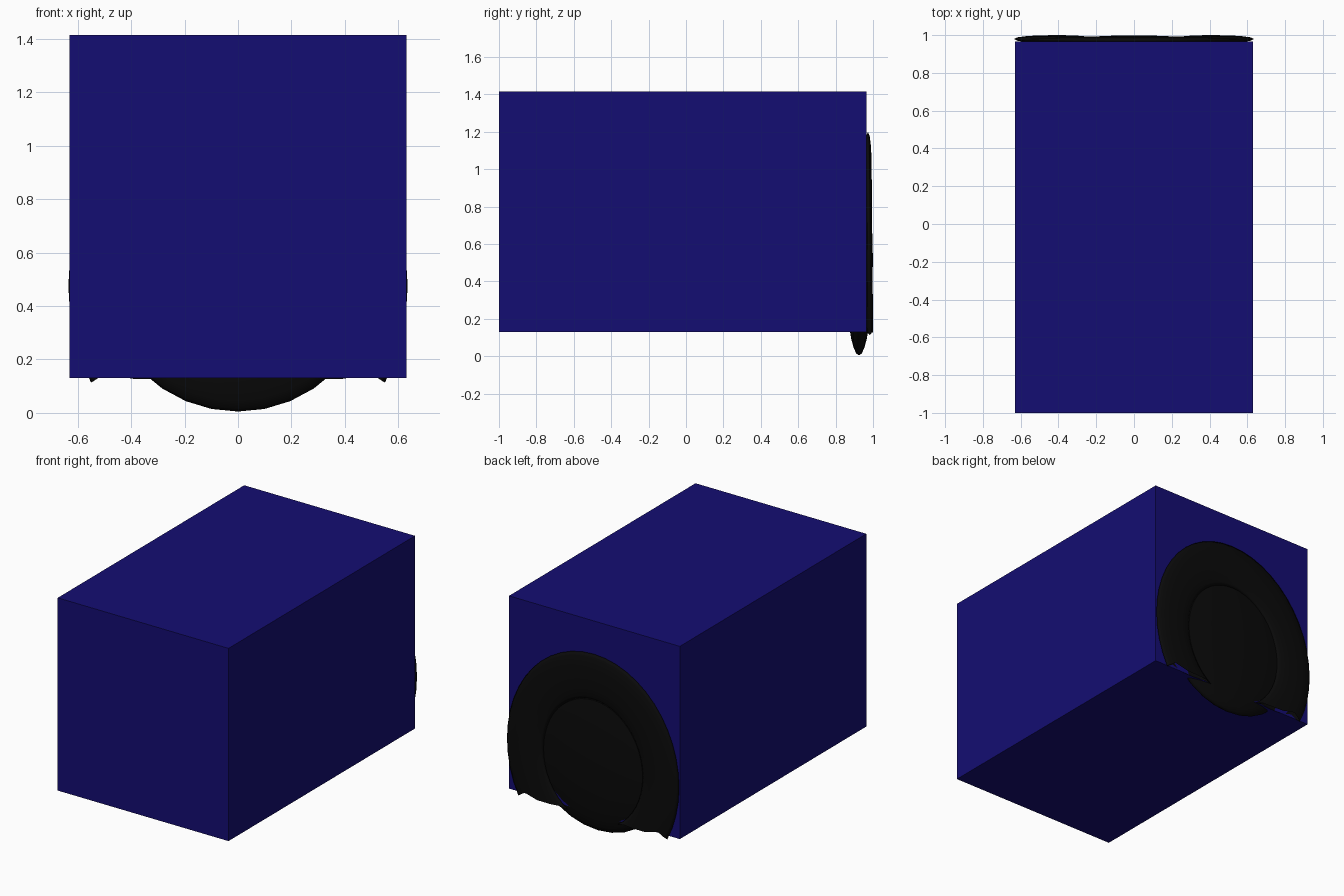
import bpy, bmesh
from math import radians

if "Cube" in bpy.data.objects:
    bpy.data.objects.remove(bpy.data.objects["Cube"])

def material(name, rgb):
    m = bpy.data.materials.new(name)
    m.diffuse_color = (*rgb, 1)
    m.use_nodes = True
    m.node_tree.nodes["Principled BSDF"].inputs["Base Color"].default_value = m.diffuse_color
    return m

blue = material("dark_blue", (0.007, 0.004, 0.17))
black = material("black", (0.003, 0.003, 0.003))

def finish(name, mat, smooth=False):
    ob = bpy.context.object
    ob.name = name
    ob.data.materials.append(mat)
    bpy.ops.object.transform_apply(location=True, rotation=True, scale=True)
    if smooth:
        bpy.ops.object.shade_smooth()
    return ob

# Main box
bpy.ops.mesh.primitive_cube_add(size=1, location=(0, -0.0175, 0.7725))
bpy.context.object.scale = (1.26, 1.965, 1.285)
finish("box_body", blue)

# Flattened disc that swells from the back and hangs below the box
bpy.ops.mesh.primitive_uv_sphere_add(segments=32, ring_count=16, radius=1,
                                     location=(0, 0.925, 0.515), rotation=(radians(90), 0, 0))
bpy.context.object.scale = (0.51, 0.51, 0.074)
finish("round_disc", black, True)

# Oval flattened ring around the disc, leaning slightly into the box
bpy.ops.mesh.primitive_torus_add(major_segments=48, minor_segments=12,
                                 major_radius=0.5, minor_radius=0.135,
                                 location=(0, 0.979, 0.475), rotation=(radians(90.5), 0, 0))
bpy.context.object.scale = (1, 1.14, 0.135)
ring = finish("outer_ring", black, True)

# Ragged lower edge of the ring, level with the box bottom
bm = bmesh.new()
bm.from_mesh(ring.data)
bmesh.ops.triangulate(bm, faces=bm.faces[:])
bmesh.ops.delete(bm, geom=[v for v in bm.verts if v.co.z < 0.112], context='VERTS')
bm.to_mesh(ring.data)
bm.free()
